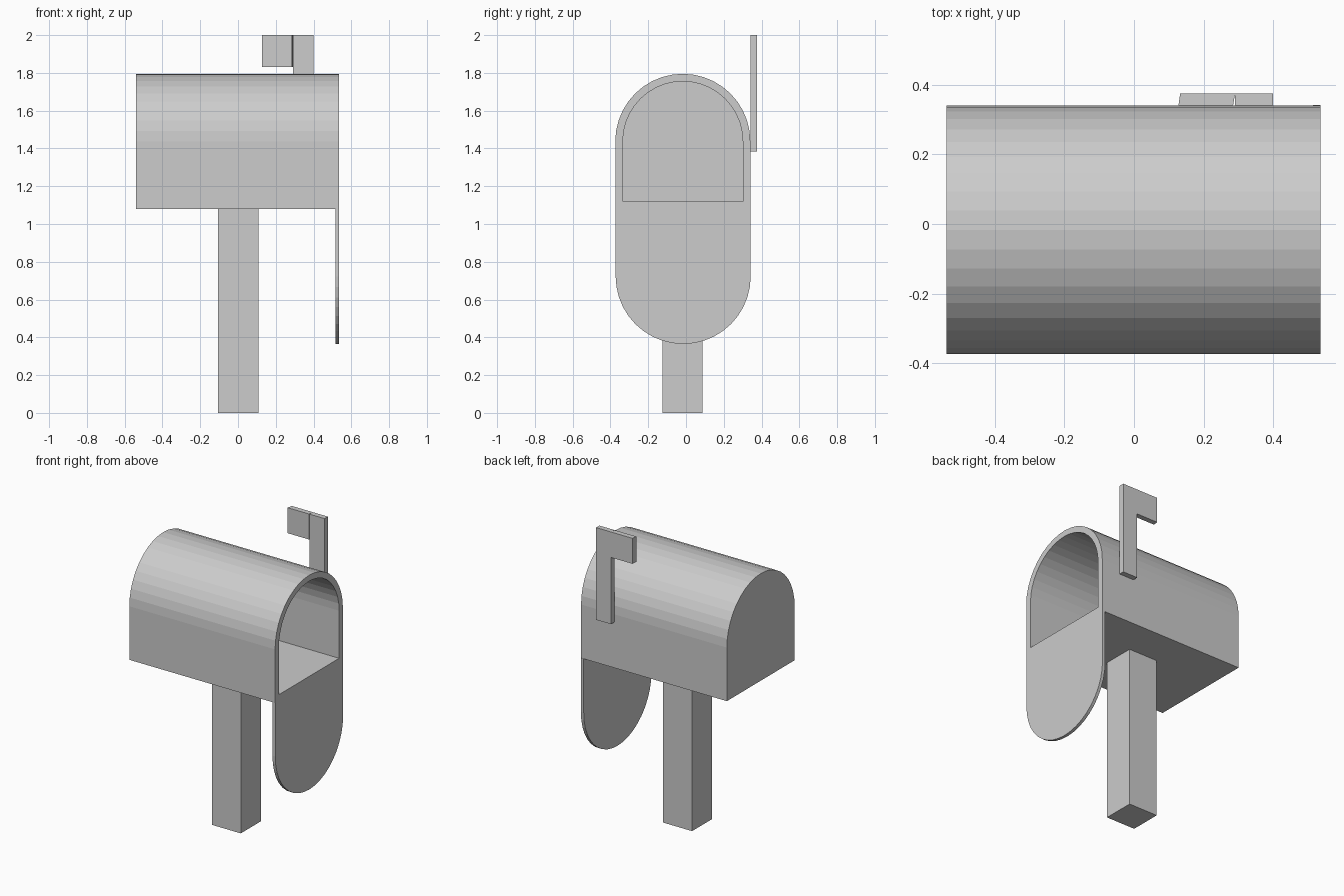
import bpy, bmesh
from math import sin, cos, pi

cube = bpy.data.objects.get("Cube")
if cube:
    bpy.data.objects.remove(cube, do_unlink=True)

GREY = (0.604, 0.604, 0.604, 1)
grey = bpy.data.materials.new("plain grey")
grey.use_nodes = True
grey.diffuse_color = GREY
grey.node_tree.nodes["Principled BSDF"].inputs["Base Color"].default_value = GREY

CENTRE_Y, RADIUS, WALL = -0.017, 0.3575, 0.04
BACK, FRONT = -0.54, 0.536
BASE = 1.08
SPRING = BASE + RADIUS      # height where the arch begins


def arch(radius, base, spring, up=1, y=CENTRE_Y, steps=20):
    """Closed (y, z) outline: flat edge at base, half circle beyond spring."""
    pts = [(y + radius, base)]
    for i in range(steps + 1):
        a = pi * i / steps
        pts.append((y + radius * cos(a), spring + up * radius * sin(a)))
    return pts + [(y - radius, base)]


def loft(name, rings):
    """Skin a series of matching rings and cap both ends."""
    bm = bmesh.new()
    loops = [[bm.verts.new(p) for p in ring] for ring in rings]
    n = len(loops[0])
    for a, b in zip(loops, loops[1:]):
        for i in range(n):
            j = (i + 1) % n
            bm.faces.new((a[i], a[j], b[j], b[i]))
    bm.faces.new(loops[0])
    bm.faces.new(loops[-1])
    bmesh.ops.recalc_face_normals(bm, faces=bm.faces)
    mesh = bpy.data.meshes.new(name)
    bm.to_mesh(mesh)
    bm.free()
    mesh.materials.append(grey)
    obj = bpy.data.objects.new(name, mesh)
    bpy.context.collection.objects.link(obj)
    return obj


def at_x(outline, x):
    return [(x, y, z) for y, z in outline]


def upright(name, outline, z0, z1):
    """Extrude an (x, y) outline vertically."""
    return loft(name, [[(x, y, z) for x, y in outline] for z in (z0, z1)])


def rect(x0, x1, y0, y1):
    return [(x0, y0), (x1, y0), (x1, y1), (x0, y1)]


# Hollow arched box: outer shell, rim, then the cavity
outer = arch(RADIUS, BASE, SPRING)
inner = arch(RADIUS - WALL, BASE + WALL, SPRING)
loft("mailbox_body", [at_x(outer, BACK), at_x(outer, FRONT),
                      at_x(inner, FRONT), at_x(inner, BACK + WALL)])

# Open door hanging below the mouth
door = arch(RADIUS, BASE, BASE - RADIUS, up=-1, y=CENTRE_Y + 0.002)
loft("door", [at_x(door, FRONT - 0.021), at_x(door, FRONT)])

# Square post
upright("post", rect(-0.106, 0.108, -0.125, 0.087), 0, BASE)

# Signal flag: upright arm and a plate with a thin seam between them
upright("flag_arm", rect(0.29, 0.4, 0.341, 0.376), 1.385, 2.0)
upright("flag_plate", [(0.128, 0.341), (0.285, 0.341), (0.29, 0.371),
                       (0.29, 0.376), (0.133, 0.376)], 1.83, 2.0)
